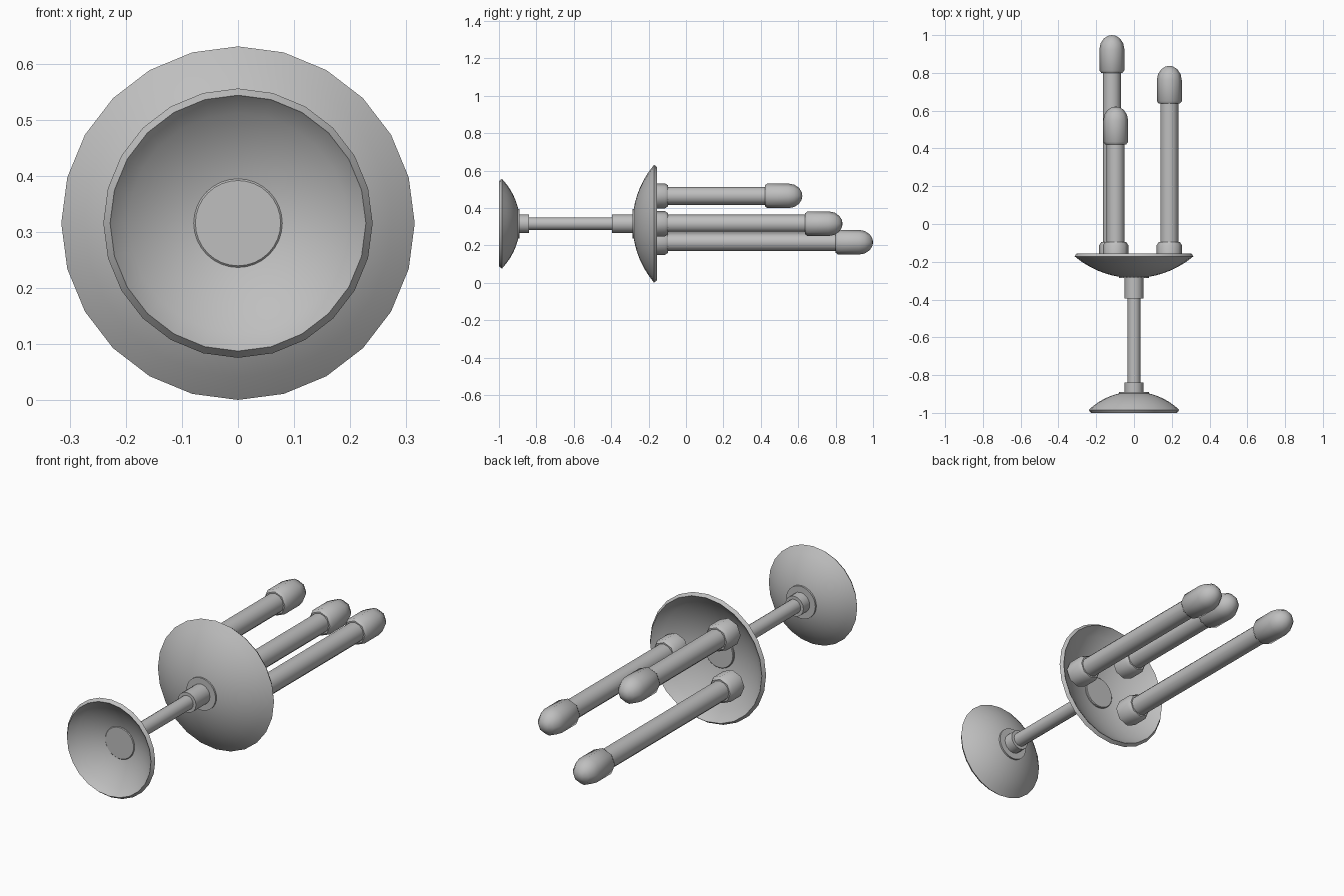
import bpy, bmesh, math

if "Cube" in bpy.data.objects:
    bpy.data.objects.remove(bpy.data.objects["Cube"])

CZ = 0.316  # height of the main axis

metal = bpy.data.materials.new("grey")
metal.diffuse_color = (0.52, 0.52, 0.52, 1)
metal.use_nodes = True
metal.node_tree.nodes["Principled BSDF"].inputs["Base Color"].default_value = metal.diffuse_color


def lathe(name, profile, sides, x=0.0, z=CZ, closed=False, angle=35):
    """Spin (radius, y) points about an axis parallel to y."""
    bm = bmesh.new()
    rings = []
    for r, y in profile:
        if r < 1e-5:
            rings.append([bm.verts.new((x, y, z))] * sides)
        else:
            rings.append([bm.verts.new((x + r * math.cos(2 * math.pi * i / sides), y,
                                        z + r * math.sin(2 * math.pi * i / sides)))
                          for i in range(sides)])
    pairs = list(zip(rings, rings[1:]))
    if closed:
        pairs.append((rings[-1], rings[0]))
    for a, b in pairs:
        for i in range(sides):
            j = (i + 1) % sides
            quad = list(dict.fromkeys((a[i], a[j], b[j], b[i])))
            bm.faces.new(quad)
    if not closed:
        for ring in (rings[0], rings[-1]):
            if ring[0] is not ring[1]:
                bm.faces.new(ring)
    bmesh.ops.recalc_face_normals(bm, faces=bm.faces)
    mesh = bpy.data.meshes.new(name)
    bm.to_mesh(mesh)
    bm.free()
    ob = bpy.data.objects.new(name, mesh)
    bpy.context.collection.objects.link(ob)
    mesh.materials.append(metal)
    bpy.ops.object.select_all(action='DESELECT')
    ob.select_set(True)
    bpy.context.view_layer.objects.active = ob
    bpy.ops.object.shade_smooth_by_angle(angle=math.radians(angle))
    return ob


def dish(name, radius, apex, rim, direction):
    """Thin spherical bowl with a chamfered rim, opening along direction."""
    sag, thick = abs(rim - apex), 0.013
    R = (radius ** 2 + sag ** 2) / (2 * sag)

    def cap(r):
        return apex + direction * (R - math.sqrt(R * R - r * r))
    steps = 7
    radii = [0.03 + (radius - 0.03) * i / steps for i in range(steps + 1)]
    outer = [(r, cap(r)) for r in radii]
    lip = [(radius - 0.012, rim + direction * 0.016)]
    inner = [(r - 0.014, cap(r) + direction * thick) for r in reversed(radii)]
    lathe(name, outer + lip + inner, 24, closed=True)


# Ceiling canopy and main dish
dish("canopy", 0.24, -0.888, -0.984, -1)
dish("main_dish", 0.315, -0.286, -0.171, 1)

# Round plates through the middle of each dish
lathe("canopy_plate", [(0.076, -0.918), (0.079, -0.915), (0.079, -0.889)], 32)
lathe("dish_plate", [(0.079, -0.287), (0.079, -0.257), (0.076, -0.254)], 32)

# Stem with its two collars
lathe("stem", [(0.034, -0.90), (0.034, -0.28)], 16)
lathe("canopy_collar", [(0.049, -0.90), (0.049, -0.84)], 16)
lathe("dish_collar", [(0.049, -0.395), (0.049, -0.27)], 16)

# Three lamp tubes: x, z, tip
for n, (x, z, tip) in enumerate([(-0.117, 0.217, 1.0),
                                 (-0.097, 0.465, 0.622),
                                 (0.187, 0.316, 0.837)], 1):
    lathe(f"ferrule_{n}", [(0.067, -0.19), (0.067, -0.112), (0.056, -0.096)],
          8, x, z, angle=50)
    lathe(f"tube_{n}", [(0.048, -0.185), (0.048, tip - 0.17)], 12, x, z)
    dome = [(0.066 * math.cos(a), tip - 0.075 + 0.075 * math.sin(a))
            for a in (math.radians(d) for d in (0, 25, 50, 72, 90))]
    lathe(f"bulb_{n}", [(0.056, tip - 0.2), (0.066, tip - 0.187)] + dome,
          8, x, z, angle=50)
